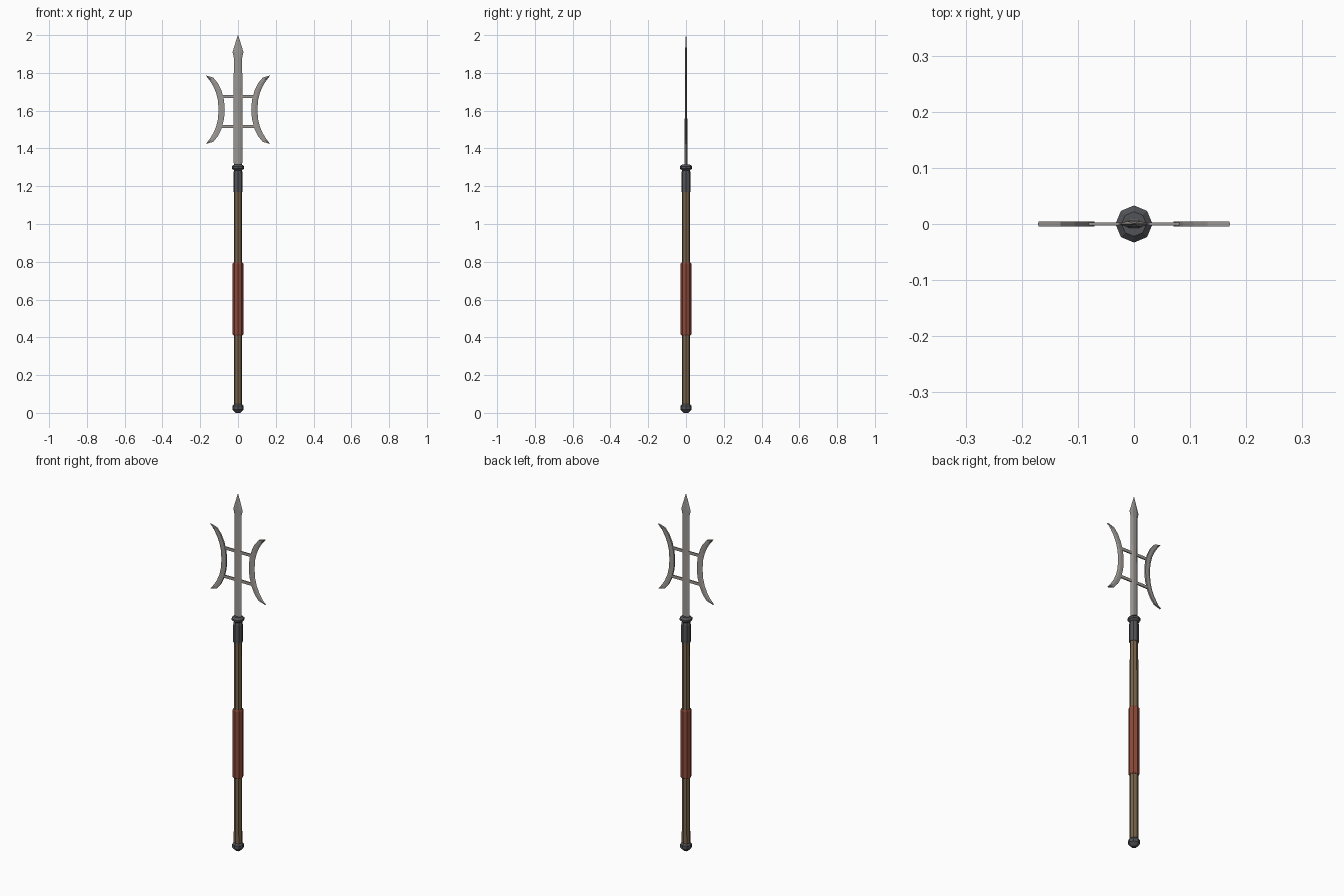
import bpy, bmesh, math

if "Cube" in bpy.data.objects:
    bpy.data.objects.remove(bpy.data.objects["Cube"])


def material(name, color):
    m = bpy.data.materials.new(name)
    m.diffuse_color = (*color, 1)
    m.use_nodes = True
    m.node_tree.nodes["Principled BSDF"].inputs["Base Color"].default_value = m.diffuse_color
    return m


steel = material("blade steel", (0.33, 0.31, 0.295))
iron = material("dark iron", (0.085, 0.087, 0.095))
wood = material("brown wood", (0.19, 0.13, 0.07))
leather = material("red leather", (0.27, 0.065, 0.04))


def loft(name, rings, mat):
    """Join equal-length closed rings into a capped solid."""
    bm = bmesh.new()
    vr = [[bm.verts.new(p) for p in r] for r in rings]
    n = len(vr[0])
    for a, b in zip(vr, vr[1:]):
        for i in range(n):
            j = (i + 1) % n
            bm.faces.new((a[i], a[j], b[j], b[i]))
    bm.faces.new(vr[0][::-1])
    bm.faces.new(vr[-1])
    bmesh.ops.remove_doubles(bm, verts=bm.verts, dist=0.00005)
    bmesh.ops.recalc_face_normals(bm, faces=bm.faces)
    me = bpy.data.meshes.new(name)
    bm.to_mesh(me)
    bm.free()
    me.materials.append(mat)
    ob = bpy.data.objects.new(name, me)
    bpy.context.collection.objects.link(ob)
    return ob


def turned(name, profile, mat, sides=8):
    """Eight-sided part from (radius, height) pairs."""
    ang = [2 * math.pi * i / sides for i in range(sides)]
    return loft(name, [[(r * math.cos(a), r * math.sin(a), z) for a in ang]
                       for r, z in profile], mat)


# Pole, from butt to socket
turned("butt_cap", [(0.012, 0), (0.03, 0.018), (0.03, 0.036), (0.022, 0.046)], iron)
turned("shaft", [(0.022, 0.03), (0.021, 1.2)], wood)
turned("grip_wrap", [(0.024, 0.41), (0.028, 0.416), (0.028, 0.79), (0.024, 0.796)], leather)
turned("socket", [(0.025, 1.17), (0.0245, 1.27), (0.02, 1.29)], iron)
turned("collar", [(0.021, 1.284), (0.033, 1.294), (0.033, 1.304), (0.022, 1.314)], iron)

# Central spear blade: bevelled cross-section, (half width, half thickness, height)
blade = [(0.021, 0.008, 1.30), (0.023, 0.0075, 1.33), (0.023, 0.006, 1.72),
         (0.022, 0.005, 1.88), (0.029, 0.005, 1.91), (0.001, 0.001, 2.0)]
loft("spear_blade", [[(-w, 0, z), (-w * .4, -t, z), (w * .4, -t, z),
                      (w, 0, z), (w * .4, t, z), (-w * .4, t, z)]
                     for w, t, z in blade], steel)

# Crescents: thick back edge towards the spear, sharp edge outwards
back = [(0.07, 0), (0.074, .05), (0.087, .1), (0.106, .14), (0.131, .17), (0.169, .181)]
edge = [(0.103, 0), (0.106, .05), (.116, .09), (.131, .125), (.15, .155), (.171, .182)]
mid_z, t = 1.605, 0.0045
pairs = list(zip(back, edge))
stations = [((b[0], -b[1]), (e[0], -e[1])) for b, e in pairs[:0:-1]] + pairs
for side, label in ((-1, "left"), (1, "right")):
    rings = []
    for (bx, bz), (ex, ez) in stations:
        mx, mz = bx + (ex - bx) * .6, bz + (ez - bz) * .6
        rings.append([(side * bx, -t, mid_z + bz), (side * mx, -t, mid_z + mz),
                      (side * ex, 0, mid_z + ez), (side * mx, t, mid_z + mz),
                      (side * bx, t, mid_z + bz)])
    loft(label + "_crescent", rings, steel)

# Cross bars joining crescents to the spear
for label, z, reach in (("upper", 1.675, 0.082), ("lower", 1.515, 0.088)):
    h, d = 0.008, 0.003
    loft(label + "_cross_bar", [[(x, -d, z - h), (x, d, z - h), (x, d, z + h), (x, -d, z + h)]
                                for x in (-reach, reach)], steel)
